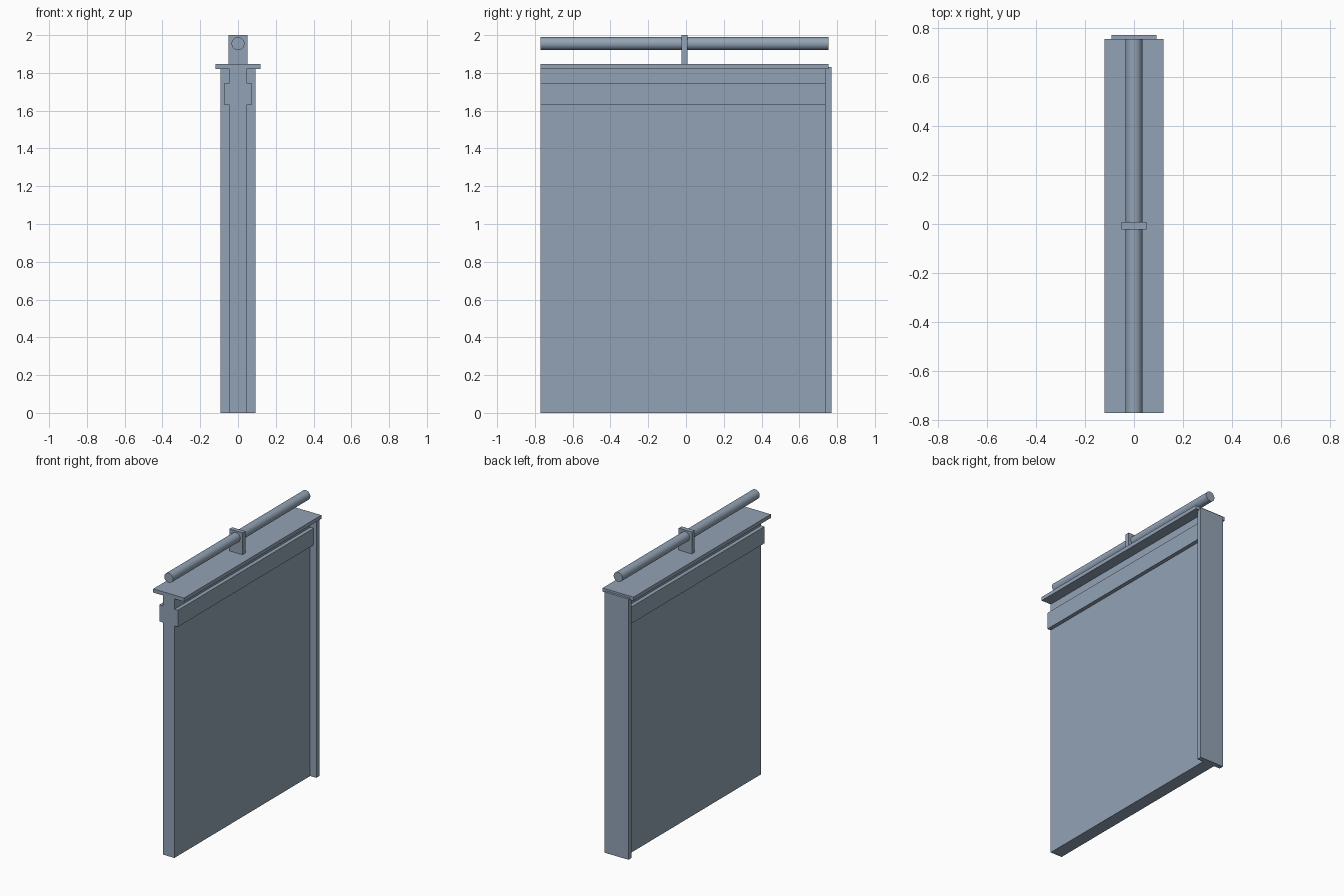
import bpy, bmesh, math

if "Cube" in bpy.data.objects:
    bpy.data.objects.remove(bpy.data.objects["Cube"])

steel = bpy.data.materials.new("blue_grey")
steel.diffuse_color = (0.29, 0.365, 0.46, 1)
steel.use_nodes = True
steel.node_tree.nodes["Principled BSDF"].inputs["Base Color"].default_value = steel.diffuse_color


def extrude_profile(name, pts, y0, y1):
    """Extrude an (x, z) outline along y."""
    bm = bmesh.new()
    face = bm.faces.new([bm.verts.new((x, y0, z)) for x, z in pts])
    new = bmesh.ops.extrude_face_region(bm, geom=[face])["geom"]
    bmesh.ops.translate(bm, vec=(0, y1 - y0, 0),
                        verts=[v for v in new if isinstance(v, bmesh.types.BMVert)])
    bmesh.ops.recalc_face_normals(bm, faces=bm.faces)
    me = bpy.data.meshes.new(name)
    bm.to_mesh(me)
    bm.free()
    me.materials.append(steel)
    ob = bpy.data.objects.new(name, me)
    bpy.context.collection.objects.link(ob)
    return ob


def box(name, half_x, y0, y1, z0, z1):
    return extrude_profile(name, [(-half_x, z0), (half_x, z0), (half_x, z1), (-half_x, z1)], y0, y1)


# Wall panel with a raised band near the top, mirrored outline
half = [(0.045, 0), (0.045, 1.63), (0.072, 1.63), (0.072, 1.747), (0.045, 1.747), (0.045, 1.82)]
extrude_profile("wall_panel", half + [(-x, z) for x, z in reversed(half)], -0.77, 0.737)

# End post
box("end_post", 0.0925, 0.737, 0.77, 0, 1.832)

# Top cap
box("top_cap", 0.12, -0.77, 0.754, 1.82, 1.846)

# Handrail bracket
box("rail_bracket", 0.051, -0.023, 0.008, 1.846, 2.0)

# Round handrail
n, r = 32, 0.034
circle = [(r * math.cos(2 * math.pi * i / n), 1.955 + r * math.sin(2 * math.pi * i / n)) for i in range(n)]
rail = extrude_profile("handrail", circle, -0.77, 0.754)
bpy.context.view_layer.objects.active = rail
rail.select_set(True)
bpy.ops.object.shade_smooth_by_angle(angle=math.radians(35))
